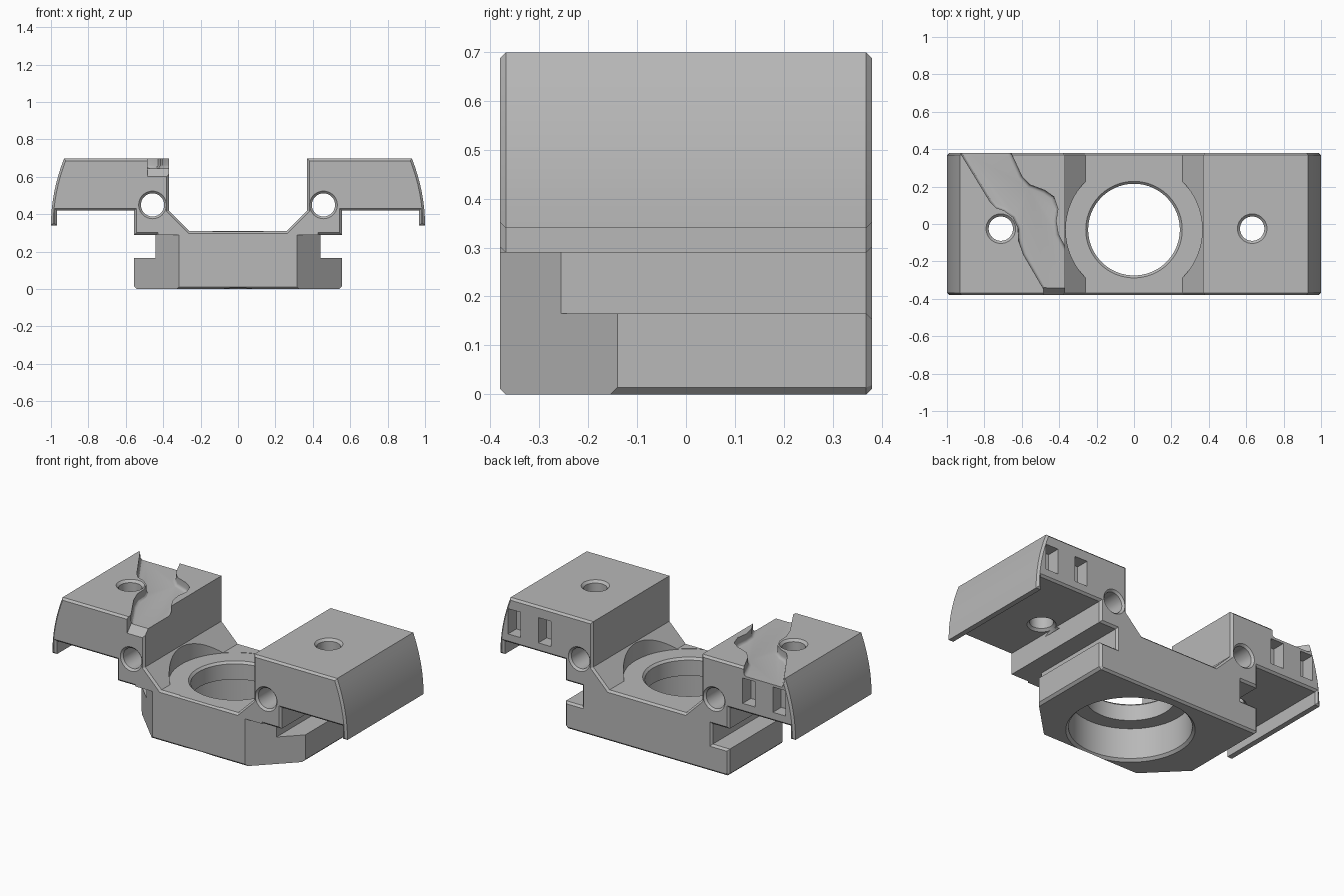
import bpy, bmesh, math
from mathutils import Matrix

if "Cube" in bpy.data.objects:
    bpy.data.objects.remove(bpy.data.objects["Cube"])

grey = bpy.data.materials.new("machined_grey")
grey.diffuse_color = (0.48, 0.48, 0.48, 1)
grey.use_nodes = True
grey.node_tree.nodes["Principled BSDF"].inputs["Base Color"].default_value = grey.diffuse_color


def finish(bm, name):
    bmesh.ops.recalc_face_normals(bm, faces=bm.faces)
    me = bpy.data.meshes.new(name)
    bm.to_mesh(me)
    bm.free()
    me.materials.append(grey)
    ob = bpy.data.objects.new(name, me)
    bpy.context.collection.objects.link(ob)
    return ob


def prism(name, pts, lo, hi, place, bevel=0, segs=1, ends=(0, 1)):
    """Extrude a 2D outline between two levels, bevelling the chosen end outlines."""
    bm = bmesh.new()
    rings = [[bm.verts.new(place(a, b, h)) for a, b in pts] for h in (lo, hi)]
    n = len(pts)
    caps = [bm.faces.new(r) for r in rings]
    for i in range(n):
        j = (i + 1) % n
        bm.faces.new((rings[0][i], rings[0][j], rings[1][j], rings[1][i]))
    bmesh.ops.recalc_face_normals(bm, faces=bm.faces)
    if bevel:
        edges = [e for k in ends for e in caps[k].edges]
        bmesh.ops.bevel(bm, geom=edges, offset=bevel, offset_type='OFFSET',
                        segments=segs, profile=0.5, affect='EDGES')
    return finish(bm, name)


def lathe(name, prof, loc, along_y=False, n=64):
    """Solid of revolution from (radius, height) pairs."""
    bm = bmesh.new()
    rings = [[bm.verts.new((r * math.cos(2 * math.pi * i / n),
                            r * math.sin(2 * math.pi * i / n), h)) for i in range(n)]
             for r, h in prof]
    for a, b in zip(rings, rings[1:]):
        for i in range(n):
            j = (i + 1) % n
            bm.faces.new((a[i], a[j], b[j], b[i]))
    bm.faces.new(rings[0])
    bm.faces.new(rings[-1])
    m = Matrix.Translation(loc)
    if along_y:
        m = m @ Matrix.Rotation(-math.pi / 2, 4, 'X')
    bm.transform(m)
    return finish(bm, name)


def chamfered_hole(r, lo, hi, c):
    """Profile of a hole flared at both ends."""
    e = 0.02
    return [(r + c + e, lo - e), (r, lo + c), (r, hi - c), (r + c + e, hi + e)]


def front(a, b, h):
    return (a, h, b)


def plan(a, b, h):
    return (a, b, h)


def side(a, b, h):
    return (h, a, b)


# Carriage body: half profile with curved outer skirt, mirrored
TOP = 0.698
half = [(0.26, 0.31), (0.37, 0.42), (0.37, TOP)]
for i in range(9):
    t = 1 - i / 8
    half.append((1 - 0.07 * t * t, 0.34 + (TOP - 0.34) * t))
half += [(0.968, 0.34), (0.968, 0.42), (0.555, 0.42), (0.555, 0.29), (0.44, 0.29),
         (0.44, 0.165), (0.555, 0.165), (0.555, 0.014), (0.541, 0)]
outline = half + [(-x, z) for x, z in reversed(half)]
body = prism("carriage_body", outline, -0.38, 0.38, front, bevel=0.012)

cutters = []

# Angled front corners of the lower block
for s in (1, -1):
    tri = [(s * 0.315, -0.38), (s * 0.255, -0.44), (s * 0.70, -0.44), (s * 0.70, 0.005)]
    cutters.append(prism("corner_cutter", tri, -0.1, 0.29, plan))

# Central bore: counterbore below, through hole, seat clearance above
cutters.append(lathe("bore_cutter", [
    (0.365, -0.015), (0.335, 0.015), (0.335, 0.2), (0.245, 0.2), (0.245, 0.295),
    (0.258, 0.308), (0.365, 0.308), (0.365, 0.9)], (0, -0.03, 0), n=96))

# Rod holes along the depth, and square pockets in the back
for s in (1, -1):
    cutters.append(lathe("rod_cutter", chamfered_hole(0.062, -0.38, 0.38, 0.012),
                         (s * 0.457, 0, 0.45), True))
    for x0, x1 in ((0.65, 0.735), (0.855, 0.94)):
        box = [(s * x0, 0.475), (s * x1, 0.475), (s * x1, 0.63), (s * x0, 0.63)]
        cutters.append(prism("pocket_cutter", box, 0.30, 0.45, front))

# Vertical screw holes through the wings
for x in (-0.712, 0.632):
    cutters.append(lathe("screw_cutter", chamfered_hole(0.065, 0.42, TOP, 0.014),
                         (x, -0.025, 0)))

# Winding channel in the left wing, with a filleted floor
left = [(-0.971, 0.45), (-0.77, 0.12), (-0.74, 0.088), (-0.695, 0.072), (-0.645, 0.035),
        (-0.62, -0.02), (-0.617, -0.09), (-0.59, -0.165), (-0.485, -0.345), (-0.485, -0.45)]
right = [(-0.30, -0.45), (-0.30, -0.22), (-0.37, -0.12), (-0.405, -0.055), (-0.417, 0.015),
         (-0.407, 0.08), (-0.428, 0.145), (-0.477, 0.18), (-0.557, 0.21),
         (-0.60, 0.255), (-0.69, 0.45)]
cutters.append(prism("channel_cutter", left + right, 0.645, 0.85, plan,
                     bevel=0.018, segs=3, ends=(0,)))
# Sloped front lip of the channel
lip = [(-0.34, 0.646), (-0.42, 0.556), (-0.42, 0.8), (-0.34, 0.8)]
cutters.append(prism("channel_lip_cutter", lip, -0.485, -0.30, side))

# Apply every cut, then remove the cutters
bpy.context.view_layer.objects.active = body
body.select_set(True)
for c in cutters:
    c.hide_render = True
    mod = body.modifiers.new("cut", 'BOOLEAN')
    mod.operation = 'DIFFERENCE'
    mod.solver = 'EXACT'
    mod.object = c
    bpy.ops.object.modifier_apply(modifier=mod.name)
    bpy.data.objects.remove(c, do_unlink=True)

bpy.ops.object.shade_smooth_by_angle(angle=math.radians(30))
